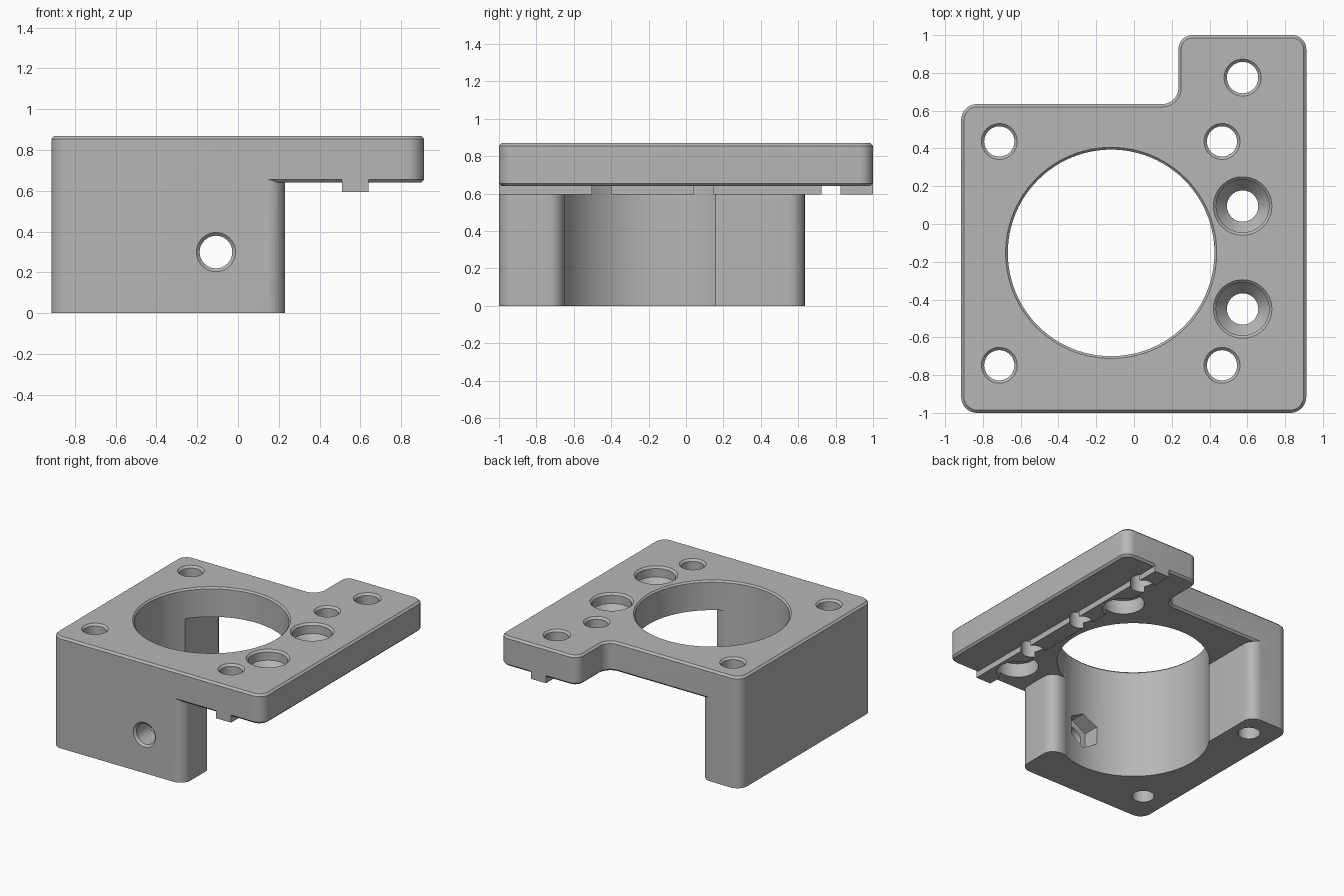
import bpy
import bmesh
import math
from mathutils import Vector, Matrix

if "Cube" in bpy.data.objects:
    bpy.data.objects.remove(bpy.data.objects["Cube"], do_unlink=True)

grey = bpy.data.materials.new("grey_plastic")
grey.use_nodes = True
colour = (0.47, 0.47, 0.47, 1)
grey.diffuse_color = colour
grey.node_tree.nodes["Principled BSDF"].inputs["Base Color"].default_value = colour

TOP, UNDER, BEVEL = 0.87, 0.64, 0.015


def rounded(corners, steps=10):
    """Counter-clockwise outline with filleted corners: (point, outward normal) pairs."""
    out = []
    for i, (x, y, r) in enumerate(corners):
        p = Vector((x, y))
        a = (p - Vector(corners[i - 1][:2])).normalized()
        b = (Vector(corners[(i + 1) % len(corners)][:2]) - p).normalized()
        na, nb = Vector((a.y, -a.x)), Vector((b.y, -b.x))
        if r == 0:
            out.append((p, (na + nb).normalized()))
            continue
        turn = a.cross(b)
        side = 1 if turn > 0 else -1
        centre = p - (na + nb) * side * r / (1 + na.dot(nb))
        angle = math.atan2(turn, a.dot(b))
        for k in range(steps + 1):
            n = Matrix.Rotation(angle * k / steps, 2) @ na
            out.append((centre + n * side * r, n))
    return out


def loft(name, rings):
    """Closed solid through equal-length rings of 3D points."""
    bm = bmesh.new()
    rows = [[bm.verts.new(p) for p in ring] for ring in rings]
    n = len(rows[0])
    for lo, hi in zip(rows, rows[1:]):
        for i in range(n):
            bm.faces.new((lo[i], lo[(i + 1) % n], hi[(i + 1) % n], hi[i]))
    bm.faces.new(rows[0][::-1])
    bm.faces.new(rows[-1])
    bmesh.ops.recalc_face_normals(bm, faces=bm.faces)
    mesh = bpy.data.meshes.new(name)
    bm.to_mesh(mesh)
    bm.free()
    mesh.materials.append(grey)
    obj = bpy.data.objects.new(name, mesh)
    bpy.context.collection.objects.link(obj)
    return obj


def slab(name, corners, levels):
    outline = rounded(corners)
    return loft(name, [[(*(p - n * inset), z) for p, n in outline] for z, inset in levels])


def lathe(name, x, y, profile, sides=48):
    return loft(name, [[(x + r * math.cos(math.tau * k / sides),
                         y + r * math.sin(math.tau * k / sides), z)
                        for k in range(sides)] for r, z in profile])


def combine(target, tool, operation):
    mod = target.modifiers.new(operation, 'BOOLEAN')
    mod.operation, mod.object, mod.solver = operation, tool, 'EXACT'
    bpy.context.view_layer.objects.active = target
    bpy.ops.object.modifier_apply(modifier=mod.name)
    bpy.data.objects.remove(tool, do_unlink=True)


# Top plate with bevelled rims
body = slab("motor_bracket",
            [(-0.915, -1, 0.085), (0.912, -1, 0.085), (0.912, 1, 0.075),
             (0.235, 1, 0.075), (0.235, 0.635, 0.085), (-0.915, 0.635, 0.085)],
            [(UNDER, BEVEL), (UNDER + BEVEL, 0), (TOP - BEVEL, 0), (TOP, BEVEL)])

# Lower walls: front wall and left wall meeting around the bore
combine(body, slab("lower_walls",
                   [(-0.915, -1, 0.085), (0.23, -1, 0.085), (0.23, -0.65, 0.085),
                    (0, -0.65, 0), (-0.57, 0, 0),
                    (-0.57, 0.635, 0.085), (-0.915, 0.635, 0.085)],
                   [(0, 0), (0.75, 0)]), 'UNION')

# Locating rib under the plate
combine(body, slab("locating_rib",
                   [(0.51, -1, 0), (0.64, -1, 0), (0.64, 1, 0), (0.51, 1, 0)],
                   [(0.595, 0), (0.67, 0)]), 'UNION')


def cut(x, y, profile, sides=48):
    combine(body, lathe("cutter", x, y, profile, sides), 'DIFFERENCE')


def rim(r, lip=BEVEL):
    """Top end of a hole with a chamfered mouth."""
    return [(r, TOP - lip), (r + lip, TOP), (r + lip, TOP + 0.1)]


# Main bore
cut(-0.121, -0.153, [(0.547, -0.1)] + rim(0.547, 0.012), 96)

# Four motor screw holes, the right pair with head pockets below
for y in (-0.748, 0.437):
    cut(-0.713, y, [(0.08, -0.1)] + rim(0.08))
    cut(0.466, y, [(0.15, 0.5), (0.15, 0.75), (0.08, 0.75)] + rim(0.08))

# Frame screw holes through the rib, two of them countersunk
cut(0.575, 0.775, [(0.083, 0.5)] + rim(0.083))
for y in (-0.45, 0.095):
    cut(0.575, y, [(0.083, 0.5), (0.083, 0.72), (0.14, 0.79)] + rim(0.14))


def cut_front(profile, sides):
    """Cutter turned to point along y in the front wall."""
    tool = lathe("cutter", 0, 0, profile, sides)
    tool.data.transform(Matrix.Translation((-0.108, 0, 0.3))
                        @ Matrix.Rotation(math.radians(90), 4, 'X')
                        @ Matrix.Rotation(math.radians(90), 4, 'Z'))
    combine(body, tool, 'DIFFERENCE')


# Clamp screw hole with chamfered mouth, and its hexagonal nut pocket
cut_front([(0.08, 0.5), (0.08, 0.985), (0.096, 1), (0.096, 1.1)], 48)
cut_front([(0.14, 0.5), (0.14, 0.82)], 6)

bpy.ops.object.select_all(action='DESELECT')
body.select_set(True)
bpy.context.view_layer.objects.active = body
bpy.ops.object.shade_smooth_by_angle(angle=math.radians(25))
